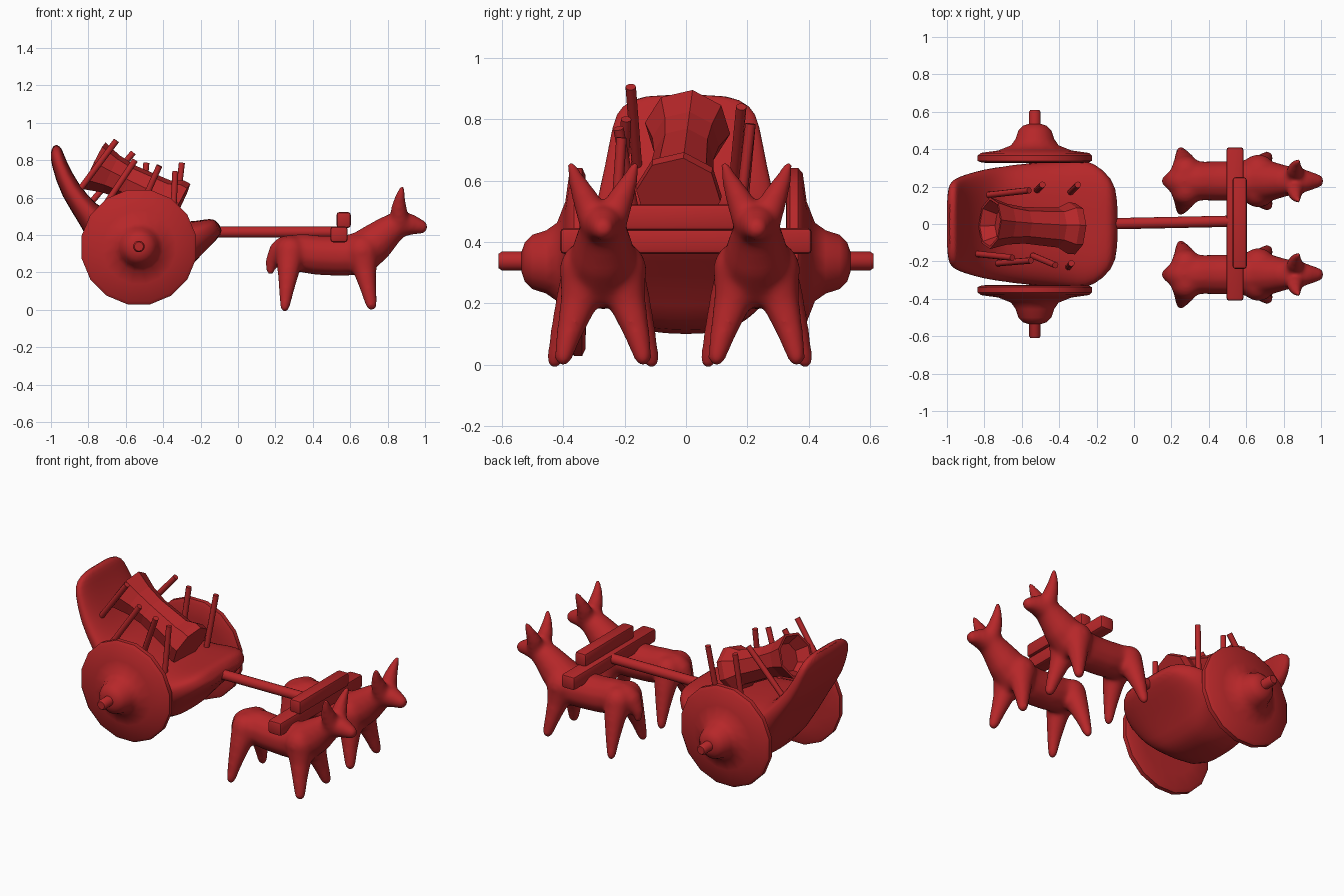
import bpy, bmesh, math
from mathutils import Vector

if "Cube" in bpy.data.objects:
    bpy.data.objects.remove(bpy.data.objects["Cube"])

red = bpy.data.materials.new("red")
red.diffuse_color = (0.47, 0.02, 0.022, 1)
red.use_nodes = True
red.node_tree.nodes["Principled BSDF"].inputs["Base Color"].default_value = red.diffuse_color
Y = Vector((0, 1, 0))


def loft(bm, rings):
    """Skin a list of point rings and cap both ends."""
    vs = [[bm.verts.new(p) for p in r] for r in rings]
    n = len(vs[0])
    for a, b in zip(vs, vs[1:]):
        for i in range(n):
            j = (i + 1) % n
            bm.faces.new((a[i], a[j], b[j], b[i]))
    bm.faces.new(vs[0])
    bm.faces.new(vs[-1])


def circle(c, axis, r, n, phase=0.5):
    side = axis.cross(Y if abs(axis.y) < 0.9 else Vector((1, 0, 0))).normalized()
    up = axis.cross(side).normalized()
    return [c + r * (math.cos(a) * side + math.sin(a) * up)
            for a in ((k + phase) * 2 * math.pi / n for k in range(n))]


def tube(bm, pts, n=12):
    """pts: (x, y, z, radius) along a path."""
    ps = [Vector(p[:3]) for p in pts]
    rings = []
    for i, p in enumerate(ps):
        t = (ps[min(i + 1, len(ps) - 1)] - ps[max(i - 1, 0)]).normalized()
        rings.append(circle(p, t, pts[i][3], n))
    loft(bm, rings)


def ball(bm, p):
    geo = bmesh.ops.create_uvsphere(bm, u_segments=12, v_segments=8, radius=p[3])
    bmesh.ops.translate(bm, verts=geo["verts"], vec=p[:3])


def finish(bm, name, smooth=True, angle=35):
    bmesh.ops.recalc_face_normals(bm, faces=bm.faces)
    me = bpy.data.meshes.new(name)
    bm.to_mesh(me)
    bm.free()
    me.materials.append(red)
    ob = bpy.data.objects.new(name, me)
    bpy.context.collection.objects.link(ob)
    bpy.ops.object.select_all(action='DESELECT')
    ob.select_set(True)
    bpy.context.view_layer.objects.active = ob
    if smooth:
        bpy.ops.object.shade_smooth_by_angle(angle=math.radians(angle))
    return ob


# cart body: top x,z / bottom x,z / half width / bottom taper
stations = [(-.115, .475, -.08, .43, .16, 1), (-.145, .49, -.10, .385, .25, 1),
            (-.22, .475, -.20, .29, .335, .95), (-.31, .47, -.29, .19, .36, .8),
            (-.37, .47, -.34, .10, .355, .6), (-.58, .495, -.60, .09, .338, .6),
            (-.68, .52, -.72, .20, .32, .8), (-.76, .56, -.84, .46, .30, .95),
            (-.86, .68, -.945, .60, .265, 1), (-.92, .80, -1.0, .78, .24, 1),
            (-.935, .845, -1.005, .84, .215, 1), (-.955, .88, -.985, .885, .14, 1)]
bm = bmesh.new()
rings = []
for tx, tz, bx, bz, hw, taper in stations:
    ring = []
    for k in range(24):
        a = 2 * math.pi * k / 24
        c, s = math.cos(a), math.sin(a)
        u = math.copysign(abs(c) ** 0.6, c)
        v = (math.copysign(abs(s) ** 0.7, s) + 1) / 2
        ring.append((bx + (tx - bx) * v, u * hw * (taper + (1 - taper) * min(1, 1.5 * v)),
                     bz + (tz - bz) * v))
    rings.append(ring)
loft(bm, rings)
body = finish(bm, "cart_body", angle=60)
body.modifiers.new("subdivision", 'SUBSURF').levels = 1

# wheels with flared hubs
profile = [(.325, .20), (.328, .29), (.338, .312), (.365, .312), (.38, .295), (.393, .20),
           (.42, .13), (.455, .105), (.50, .09), (.525, .065), (.535, .035)]
for sgn, side in ((-1, "front"), (1, "back")):
    bm = bmesh.new()
    loft(bm, [circle(Vector((-.53, sgn * y, .335)), Y, r, 16) for y, r in profile])
    finish(bm, side + "_wheel", angle=40)

# axle
bm = bmesh.new()
tube(bm, [(-.53, -.61, .338, .024), (-.53, -.6, .338, .031),
          (-.53, .6, .338, .031), (-.53, .61, .338, .024)], 16)
finish(bm, "axle")

# draft pole
bm = bmesh.new()
tube(bm, [(-.18, 0, .415, .03), (.53, .015, .415, .03)], 14)
finish(bm, "pole")

# yoke bars
for name, loc, size in (("lower_yoke", (.54, 0, .403), (.092, .82, .085)),
                        ("upper_yoke", (.565, .005, .48), (.076, .49, .085))):
    bm = bmesh.new()
    bmesh.ops.create_cube(bm, size=1)
    bmesh.ops.scale(bm, vec=size, verts=bm.verts)
    bmesh.ops.translate(bm, vec=loc, verts=bm.verts)
    bmesh.ops.bevel(bm, geom=bm.edges[:], offset=.015, segments=2, affect='EDGES', profile=.5)
    finish(bm, name)

# faceted waisted jar lying on the deck, hollow at the rear
a, b = Vector((-.315, -.025, .55)), Vector((-.77, .005, .77))
axis = (b - a).normalized()
bm = bmesh.new()
loft(bm, [circle(a.lerp(b, t), axis, r, 8, .15) for t, r in
          ((0, .138), (.08, .14), (.2, .108), (.6, .098), (.8, .11), (1, .14), (1, .125), (.86, .085))])
finish(bm, "jar", smooth=False)

# upright stakes: foot, tip
stakes = [((-.84, -.16, .65), (-.65, -.18, .905)), ((-.78, .155, .58), (-.56, .18, .84)),
          ((-.73, -.21, .53), (-.55, -.195, .80)), ((-.54, -.17, .50), (-.42, -.22, .77)),
          ((-.52, .18, .46), (-.49, .21, .785)), ((-.34, .17, .45), (-.30, .21, .785)),
          ((-.35, -.23, .45), (-.335, -.21, .74))]
for i, (p, q) in enumerate(stakes):
    bm = bmesh.new()
    tube(bm, [(*p, .017), (*q, .017)], 10)
    finish(bm, f"stake_{i + 1}", angle=50)

# ox: tapered limbs fused and softened
limbs = [[(.26, 0, .31, .088), (.33, 0, .305, .105), (.42, 0, .292, .108), (.55, 0, .287, .11),
          (.66, 0, .30, .12), (.74, 0, .365, .105), (.81, 0, .425, .085), (.87, 0, .46, .073),
          (.93, 0, .455, .058), (.977, 0, .443, .041)],
         [(.27, 0, .31, .09), (.21, 0, .30, .065), (.178, 0, .25, .036), (.173, 0, .205, .024)]]
for s in (-1, 1):
    limbs += [[(.28, s * .05, .31, .085), (.27, s * .095, .21, .062), (.26, s * .13, .11, .043), (.25, s * .157, .015, .029)],
              [(.665, s * .05, .31, .095), (.68, s * .08, .20, .062), (.697, s * .108, .11, .045), (.713, s * .13, .025, .032)],
              [(.865, s * .03, .475, .054), (.86, s * .062, .55, .043), (.868, s * .09, .61, .028), (.877, s * .104, .65, .018)]]
bm = bmesh.new()
for limb in limbs:
    tube(bm, limb)
    ball(bm, limb[0])
    ball(bm, limb[-1])
near = finish(bm, "near_ox", angle=80)
near.location.y = -.27
rm = near.modifiers.new("fuse", 'REMESH')
rm.mode = 'VOXEL'
rm.voxel_size = .01
rm.use_smooth_shade = True
sm = near.modifiers.new("soften", 'SMOOTH')
sm.factor, sm.iterations = .5, 28
far = near.copy()
far.name = "far_ox"
far.location.y = .23
bpy.context.collection.objects.link(far)
